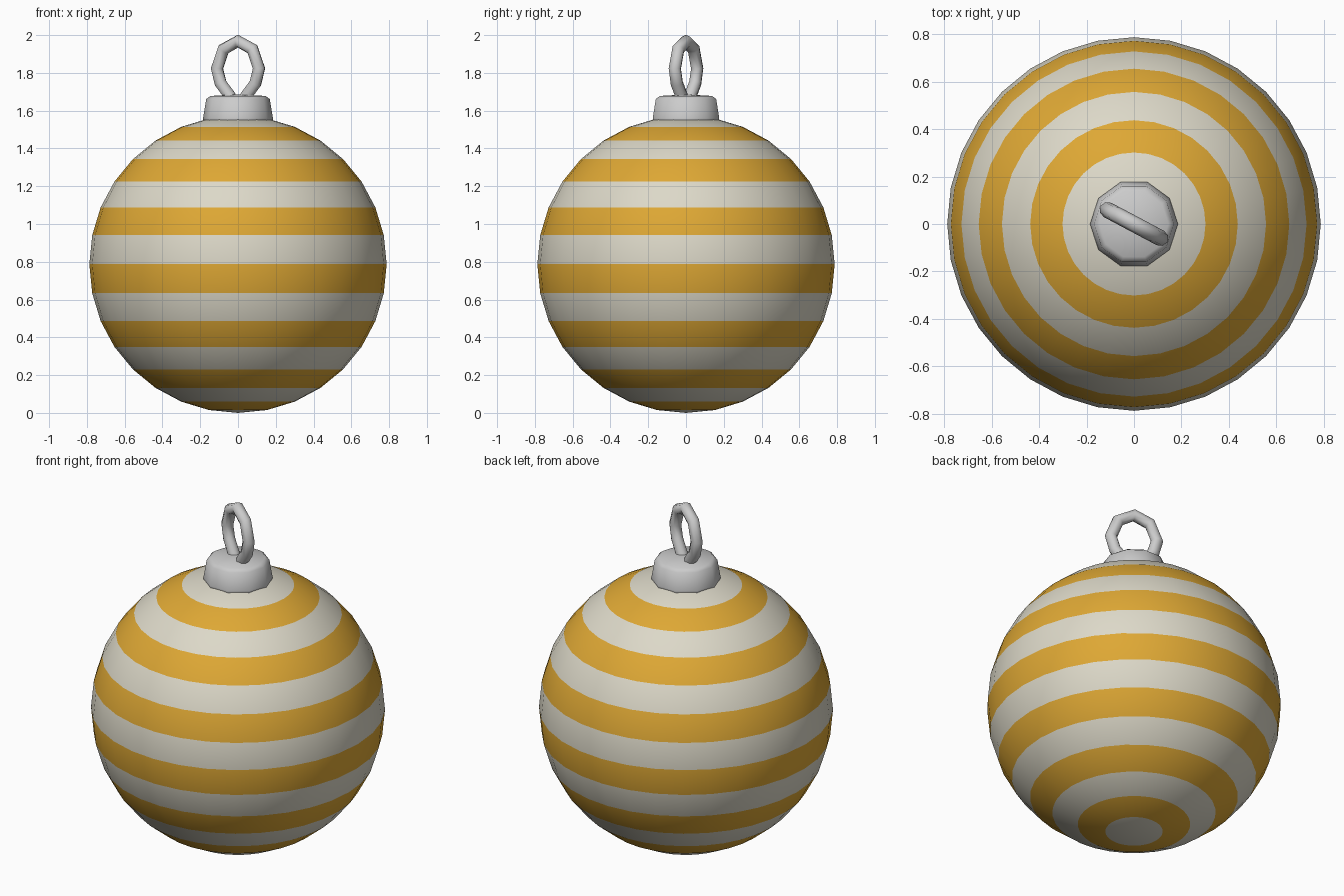
import bpy, bmesh
from math import sin, cos, pi, radians

if "Cube" in bpy.data.objects:
    bpy.data.objects.remove(bpy.data.objects["Cube"])


def material(name, rgb):
    m = bpy.data.materials.new(name)
    m.diffuse_color = (*rgb, 1)
    m.use_nodes = True
    m.node_tree.nodes["Principled BSDF"].inputs["Base Color"].default_value = m.diffuse_color
    return m


def lathe(name, profile, sides):
    """Spin a bottom-to-top (radius, z) profile; returns the object."""
    bm = bmesh.new()
    rings = []
    for r, z in profile:
        if r < 1e-5:
            rings.append([bm.verts.new((0, 0, z))] * sides)
        else:
            rings.append([bm.verts.new((r * cos(2 * pi * i / sides), r * sin(2 * pi * i / sides), z))
                          for i in range(sides)])
    for row, (a, b) in enumerate(zip(rings, rings[1:])):
        for i in range(sides):
            j = (i + 1) % sides
            corners = list(dict.fromkeys((a[i], a[j], b[j], b[i])))
            face = bm.faces.new(corners)
            face.smooth = True
            face.material_index = row % 2
    mesh = bpy.data.meshes.new(name)
    bm.to_mesh(mesh)
    bm.free()
    ob = bpy.data.objects.new(name, mesh)
    bpy.context.collection.objects.link(ob)
    return ob


# Striped ball: every second ring of faces is gold
R, ROWS = 0.787, 16
ball = lathe("striped_ball",
             [(R * sin(pi * k / ROWS), R - R * cos(pi * k / ROWS)) for k in range(ROWS + 1)], 32)
ball.data.materials.append(material("cream", (0.72, 0.69, 0.58)))
ball.data.materials.append(material("gold", (0.73, 0.39, 0.035)))

# Metal cap
lathe("cap", [(0.0, 1.54), (0.185, 1.54), (0.185, 1.56), (0.168, 1.662), (0.145, 1.678), (0.0, 1.686)], 10)

# Hanging loop: teardrop path, turned about z
half = [(0.03, 1.62), (0.05, 1.68), (0.104, 1.745), (0.126, 1.823), (0.087, 1.925)]
path = half + [(0.0, 1.968)] + [(-x, z) for x, z in reversed(half)]
curve = bpy.data.curves.new("hanging_loop", "CURVE")
curve.dimensions = "3D"
curve.bevel_depth = 0.034
curve.bevel_resolution = 2
curve.use_fill_caps = True
spline = curve.splines.new("POLY")
spline.points.add(len(path) - 1)
for p, (x, z) in zip(spline.points, path):
    p.co = (x, 0, z, 1)
loop = bpy.data.objects.new("hanging_loop", curve)
loop.rotation_euler.z = radians(-28)
bpy.context.collection.objects.link(loop)
bpy.context.view_layer.objects.active = loop
loop.select_set(True)
bpy.ops.object.convert(target="MESH")
bpy.ops.object.shade_smooth_by_angle(angle=radians(60))
